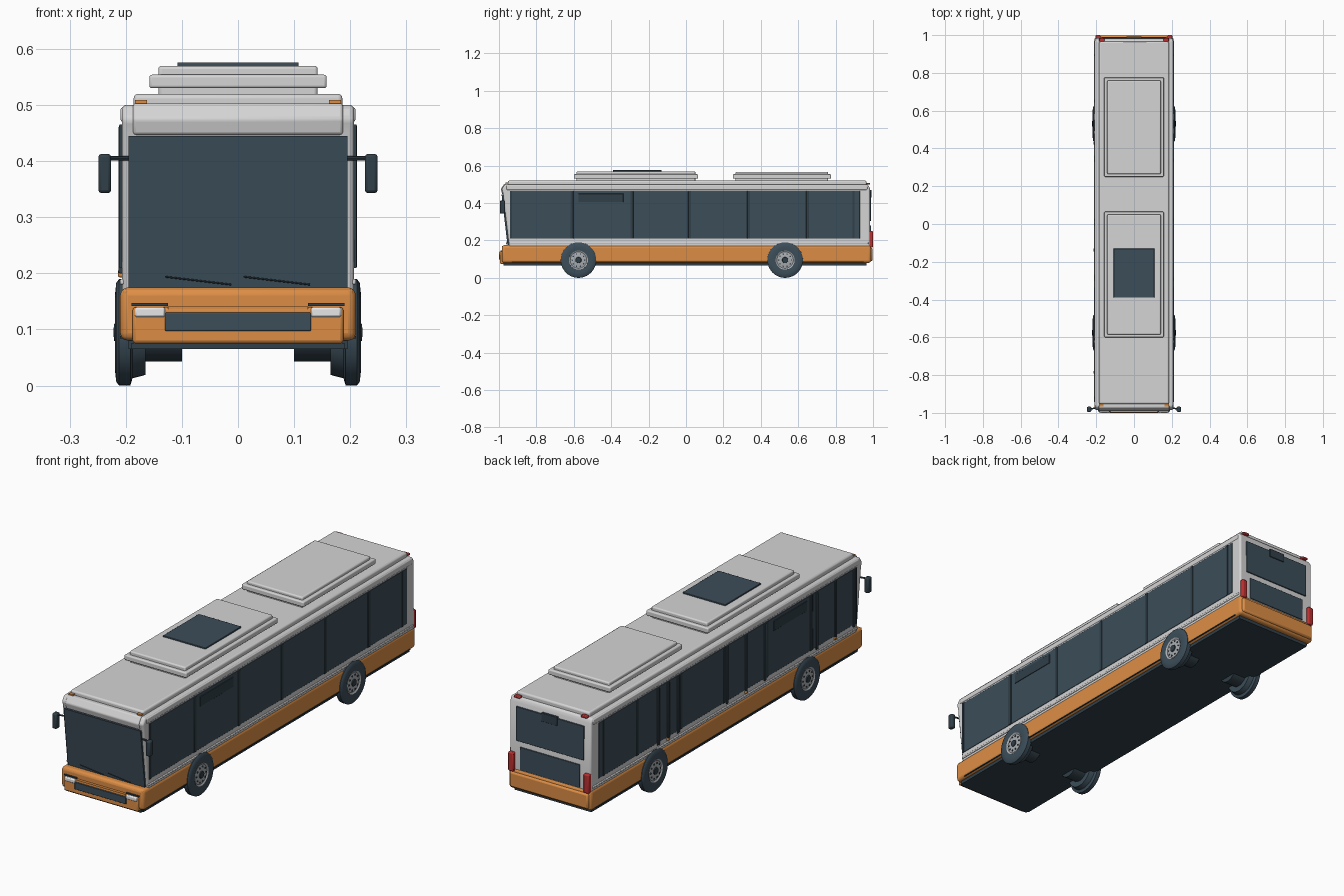
import bpy, bmesh, math
from mathutils import Vector, Matrix

if "Cube" in bpy.data.objects:
    bpy.data.objects.remove(bpy.data.objects["Cube"])


def material(name, rgb):
    m = bpy.data.materials.new(name)
    m.use_nodes = True
    col = (*rgb, 1)
    m.diffuse_color = col
    m.node_tree.nodes["Principled BSDF"].inputs["Base Color"].default_value = col
    return m


GREY = material("light grey paint", (0.66, 0.66, 0.66))
ORANGE = material("orange paint", (0.72, 0.27, 0.06))
DARK = material("dark glass", (0.045, 0.075, 0.1))
TRIM = material("dark trim", (0.03, 0.05, 0.065))
RED = material("red lamp", (0.5, 0.03, 0.03))
LAMP = material("pale lamp", (0.8, 0.8, 0.8))
RIM = material("wheel metal", (0.4, 0.42, 0.44))


def finish(name, bm, mat, bevel=0, segments=2):
    bmesh.ops.recalc_face_normals(bm, faces=bm.faces)
    mesh = bpy.data.meshes.new(name)
    bm.to_mesh(mesh)
    bm.free()
    mesh.materials.append(mat)
    ob = bpy.data.objects.new(name, mesh)
    bpy.context.collection.objects.link(ob)
    if bevel:
        mod = ob.modifiers.new("bevel", "BEVEL")
        mod.width, mod.segments, mod.limit_method = bevel, segments, "ANGLE"
    bpy.ops.object.select_all(action="DESELECT")
    ob.select_set(True)
    bpy.context.view_layer.objects.active = ob
    bpy.ops.object.shade_smooth_by_angle(angle=math.radians(35))
    return ob


def box(name, x, y, z, mat, bevel=0, segments=2):
    """Box spanning three (low, high) ranges."""
    bm = bmesh.new()
    bmesh.ops.create_cube(bm, size=1)
    for v in bm.verts:
        v.co = [(r[0] + r[1]) / 2 + c * (r[1] - r[0]) for r, c in zip((x, y, z), v.co)]
    return finish(name, bm, mat, bevel, segments)


def pair(name, x, y, z, mat, bevel=0):
    """The same box on the left (+x) and on the right."""
    box("left_" + name, x, y, z, mat, bevel)
    box("right_" + name, (-x[1], -x[0]), y, z, mat, bevel)


def side_prism(name, profile, half, mat, bevel=0):
    """Side profile of (y, z) points, extruded across the width."""
    bm = bmesh.new()
    face = bm.faces.new([bm.verts.new((-half, y, z)) for y, z in profile])
    new = bmesh.ops.extrude_face_region(bm, geom=[face])["geom"]
    bmesh.ops.translate(bm, vec=(2 * half, 0, 0),
                        verts=[v for v in new if isinstance(v, bmesh.types.BMVert)])
    return finish(name, bm, mat, bevel, 3)


def rod(name, a, b, radius, mat, sides=8):
    a, b = Vector(a), Vector(b)
    bm = bmesh.new()
    bmesh.ops.create_cone(bm, cap_ends=True, segments=sides, radius1=radius,
                          radius2=radius, depth=(b - a).length)
    turn = (b - a).to_track_quat("Z", "Y").to_matrix().to_4x4()
    bm.transform(Matrix.Translation((a + b) / 2) @ turn)
    return finish(name, bm, mat)


def lathe(name, profile, side, y, z, mat, steps=40):
    """Spin (x, radius) points around the axle."""
    bm = bmesh.new()
    verts = [bm.verts.new((side * x, y, z + r)) for x, r in profile]
    edges = [bm.edges.new(p) for p in zip(verts, verts[1:])]
    bmesh.ops.spin(bm, geom=verts + edges, cent=(0, y, z), axis=(1, 0, 0),
                   angle=math.tau, steps=steps)
    bmesh.ops.remove_doubles(bm, verts=bm.verts, dist=1e-5)
    return finish(name, bm, mat)


# Body: floor, painted lower band, upper shell and roof
box("floor", (-0.195, 0.195), (-0.965, 0.965), (0.065, 0.09), TRIM)
box("lower_band", (-0.21, 0.21), (-0.985, 0.99), (0.08, 0.175), ORANGE, 0.014, 3)
side_prism("upper_shell", [(-0.945, 0.165), (-0.978, 0.45), (-0.985, 0.475), (-0.968, 0.5),
                           (0.972, 0.5), (0.983, 0.48), (0.985, 0.165)], 0.207, GREY, 0.008)
box("roof", (-0.186, 0.186), (-0.952, 0.965), (0.49, 0.52), GREY, 0.008, 3)
pair("waist_rail", (0.2, 0.2105), (-0.945, 0.975), (0.18, 0.19), GREY, 0.003)
pair("roof_rail", (0.2, 0.2095), (-0.96, 0.97), (0.47, 0.496), GREY, 0.006)
pair("skirt_line", (0.2, 0.2105), (-0.93, 0.95), (0.084, 0.088), TRIM)

# Side glazing with pillars
pair("side_glass", (0.199, 0.209), (-0.94, 0.93), (0.21, 0.465), DARK, 0.002)
for i, y in enumerate([-0.61, -0.29, 0.02, 0.335, 0.65]):
    pair(f"window_pillar_{i}", (0.2, 0.212), (y - 0.008, y + 0.008), (0.21, 0.465), TRIM, 0.002)
for i, y in enumerate([-0.935, 0.895]):
    pair(f"end_pillar_{i}", (0.2, 0.211), (y - 0.005, y + 0.005), (0.21, 0.465), TRIM)
pair("vent_window", (0.2, 0.212), (-0.575, -0.335), (0.405, 0.45), TRIM, 0.001)

# Doors on the right side, each with two leaves
for i, (front, back) in enumerate([(-0.92, -0.65), (-0.275, 0.0), (0.355, 0.5)]):
    middle = (front + back) / 2
    for j, y in enumerate([front, middle, back]):
        box(f"door_{i}_post_{j}", (-0.213, -0.2), (y - 0.007, y + 0.007),
            (0.2, 0.462), TRIM, 0.002)
    box(f"door_{i}_marker", (-0.214, -0.2), (middle - 0.008, middle + 0.008),
        (0.193, 0.207), ORANGE, 0.003)

# Windscreen, leaning forward at the top, with wipers
side_prism("windscreen", [(-0.954, 0.17), (-0.986, 0.445), (-0.97, 0.445), (-0.938, 0.17)],
           0.195, DARK)
side_prism("windscreen_header", [(-0.983, 0.447), (-0.99, 0.475), (-0.972, 0.503),
                                 (-0.95, 0.503), (-0.95, 0.447)], 0.187, GREY, 0.005)
for name, x in (("right", -0.13), ("left", 0.01)):
    rod(name + "_wiper", (x, -0.961, 0.194), (x + 0.118, -0.959, 0.18), 0.0015, TRIM)
pair("front_marker", (0.162, 0.184), (-0.965, -0.945), (0.503, 0.509), ORANGE)

# Front bumper, grille and headlamps
box("front_bumper", (-0.188, 0.188), (-0.995, -0.95), (0.075, 0.14), ORANGE, 0.006)
box("front_ledge", (-0.205, 0.205), (-0.983, -0.94), (0.155, 0.172), ORANGE, 0.004)
box("grille", (-0.13, 0.13), (-1.0, -0.98), (0.097, 0.13), DARK, 0.002)
box("grille_strip", (-0.125, 0.125), (-0.997, -0.98), (0.136, 0.141), ORANGE)
pair("headlamp", (0.13, 0.184), (-1.0, -0.97), (0.122, 0.14), LAMP, 0.004)
pair("headlamp_brow", (0.125, 0.19), (-0.992, -0.97), (0.142, 0.147), TRIM)
box("front_lip", (-0.19, 0.19), (-0.975, -0.94), (0.065, 0.076), TRIM)

# Mirrors
for name, s in (("left", 1), ("right", -1)):
    rod(name + "_mirror_arm", (s * 0.19, -0.972, 0.405), (s * 0.235, -0.98, 0.405), 0.004, TRIM)
pair("mirror", (0.226, 0.249), (-0.995, -0.967), (0.343, 0.413), TRIM, 0.006)

# Rear: glass, engine cover, display, lamps, bumper
box("rear_window", (-0.172, 0.172), (0.97, 0.989), (0.305, 0.462), DARK, 0.002)
box("rear_display", (-0.04, 0.04), (0.97, 0.993), (0.43, 0.47), TRIM, 0.002)
box("engine_cover", (-0.152, 0.152), (0.97, 0.989), (0.175, 0.28), DARK, 0.002)
box("rear_bumper", (-0.2, 0.2), (0.96, 0.998), (0.09, 0.16), ORANGE, 0.008)
pair("tail_lamp", (0.178, 0.205), (0.97, 1.0), (0.163, 0.25), RED, 0.005)
pair("upper_tail_lamp", (0.155, 0.185), (0.965, 0.985), (0.498, 0.508), RED, 0.003)

# Roof units, each a lid with a wider skirt
for name, y0, y1, top in (("front", -0.6, 0.065, 0.57), ("rear", 0.25, 0.775, 0.567)):
    box(name + "_roof_unit", (-0.142, 0.142), (y0 + 0.015, y1 - 0.015), (0.51, top), GREY, 0.006, 3)
    box(name + "_roof_unit_skirt", (-0.158, 0.158), (y0, y1), (0.53, 0.554), GREY, 0.005, 3)
box("roof_panel", (-0.108, 0.108), (-0.39, -0.13), (0.565, 0.576), DARK, 0.002)

# Wheels: tyre, rim, hub and bolts
R = 0.095
TYRE = [(0.165, 0.05), (0.165, 0.076), (0.188, 0.082), (0.192, R), (0.212, R),
        (0.217, 0.088), (0.219, 0.07), (0.217, 0.05)]
DISC = [(0.21, 0.052), (0.218, 0.051), (0.214, 0.044), (0.217, 0.03), (0.217, 0)]
HUB = [(0.215, 0.017), (0.221, 0.015), (0.222, 0)]
for side, sname in ((1, "left"), (-1, "right")):
    for y, yname in ((-0.575, "front"), (0.53, "rear")):
        label = f"{sname}_{yname}_"
        lathe(label + "tyre", TYRE, side, y, R, DARK)
        lathe(label + "rim", DISC, side, y, R, RIM)
        lathe(label + "hub", HUB, side, y, R, TRIM, 20)
        rod(label + "axle_end", (side * 0.1, y, R), (side * 0.166, y, R), 0.052, TRIM, 24)
        for k in range(10):
            a = math.tau * k / 10
            py, pz = y + 0.034 * math.cos(a), R + 0.034 * math.sin(a)
            rod(f"{label}bolt_{k}", (side * 0.21, py, pz), (side * 0.2185, py, pz), 0.004, TRIM)
